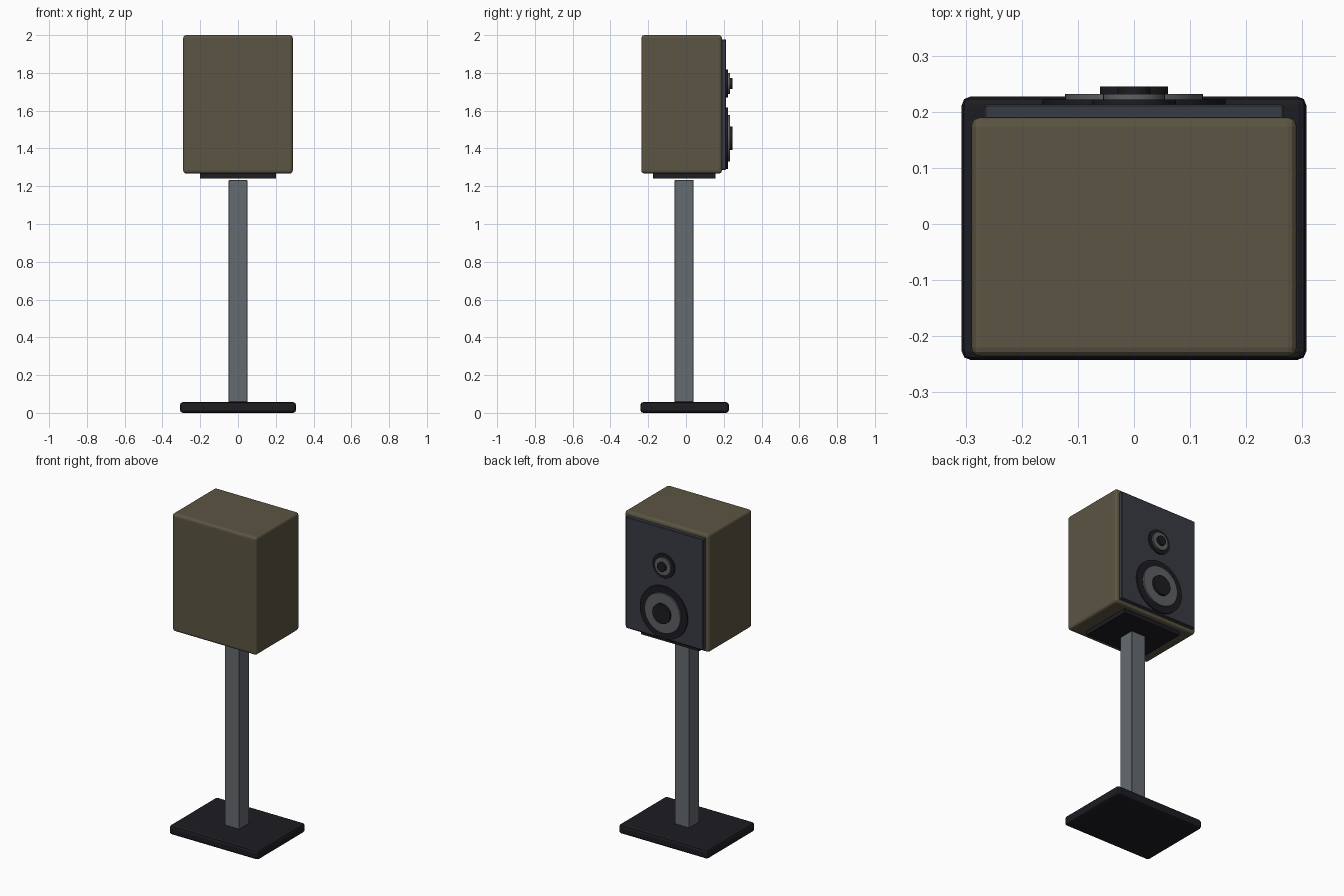
import bpy
import math

if "Cube" in bpy.data.objects:
    bpy.data.objects.remove(bpy.data.objects["Cube"])


def material(name, rgb):
    m = bpy.data.materials.new(name)
    m.diffuse_color = (*rgb, 1.0)
    m.use_nodes = True
    m.node_tree.nodes["Principled BSDF"].inputs["Base Color"].default_value = m.diffuse_color
    return m


WOOD = material("wood", (0.105, 0.09, 0.055))
BLACK = material("black", (0.012, 0.012, 0.016))
SLATE = material("slate", (0.04, 0.044, 0.058))
METAL = material("metal", (0.13, 0.145, 0.16))
CONE = material("cone", (0.11, 0.115, 0.12))


def finish(obj, name, mat, bevel, segments):
    obj.name = name
    bpy.ops.object.transform_apply(location=False, rotation=True, scale=True)
    obj.data.materials.append(mat)
    if bevel:
        b = obj.modifiers.new("bevel", 'BEVEL')
        b.width = bevel
        b.segments = segments
        b.limit_method = 'ANGLE'
    return obj


def box(name, lo, hi, mat, bevel=0.0, segments=2):
    centre = [(a + b) / 2 for a, b in zip(lo, hi)]
    bpy.ops.mesh.primitive_cube_add(size=1, location=centre)
    obj = bpy.context.object
    obj.scale = [b - a for a, b in zip(lo, hi)]
    return finish(obj, name, mat, bevel, segments)


def disc(name, z, radius, y0, y1, mat):
    bpy.ops.mesh.primitive_cylinder_add(
        vertices=48, radius=radius, depth=y1 - y0,
        location=(0, (y0 + y1) / 2, z), rotation=(math.pi / 2, 0, 0))
    obj = finish(bpy.context.object, name, mat, 0, 0)
    bpy.ops.object.shade_smooth_by_angle()
    return obj


# Stand
box("base_plate", (-0.307, -0.242, 0), (0.307, 0.227, 0.057), BLACK, 0.015)
box("column", (-0.05, -0.06, 0.057), (0.05, 0.04, 1.232), METAL, 0.002, 1)
box("top_plate", (-0.2, -0.175, 1.242), (0.2, 0.157, 1.275), BLACK)

# Cabinet and driver panel
box("cabinet", (-0.29, -0.236, 1.267), (0.29, 0.19, 2.0), WOOD, 0.016, 3)
box("baffle", (-0.267, 0.18, 1.287), (0.267, 0.213, 1.976), SLATE, 0.003, 1)

# Drivers: stacked surround, cone and cap
for part, z, radii in (("woofer", 1.454, (0.163, 0.123, 0.061)),
                       ("tweeter", 1.744, (0.075, 0.055, 0.029))):
    disc(part + "_surround", z, radii[0], 0.205, 0.222, BLACK)
    disc(part + "_cone", z, radii[1], 0.215, 0.232, CONE)
    disc(part + "_cap", z, radii[2], 0.225, 0.245, BLACK)
